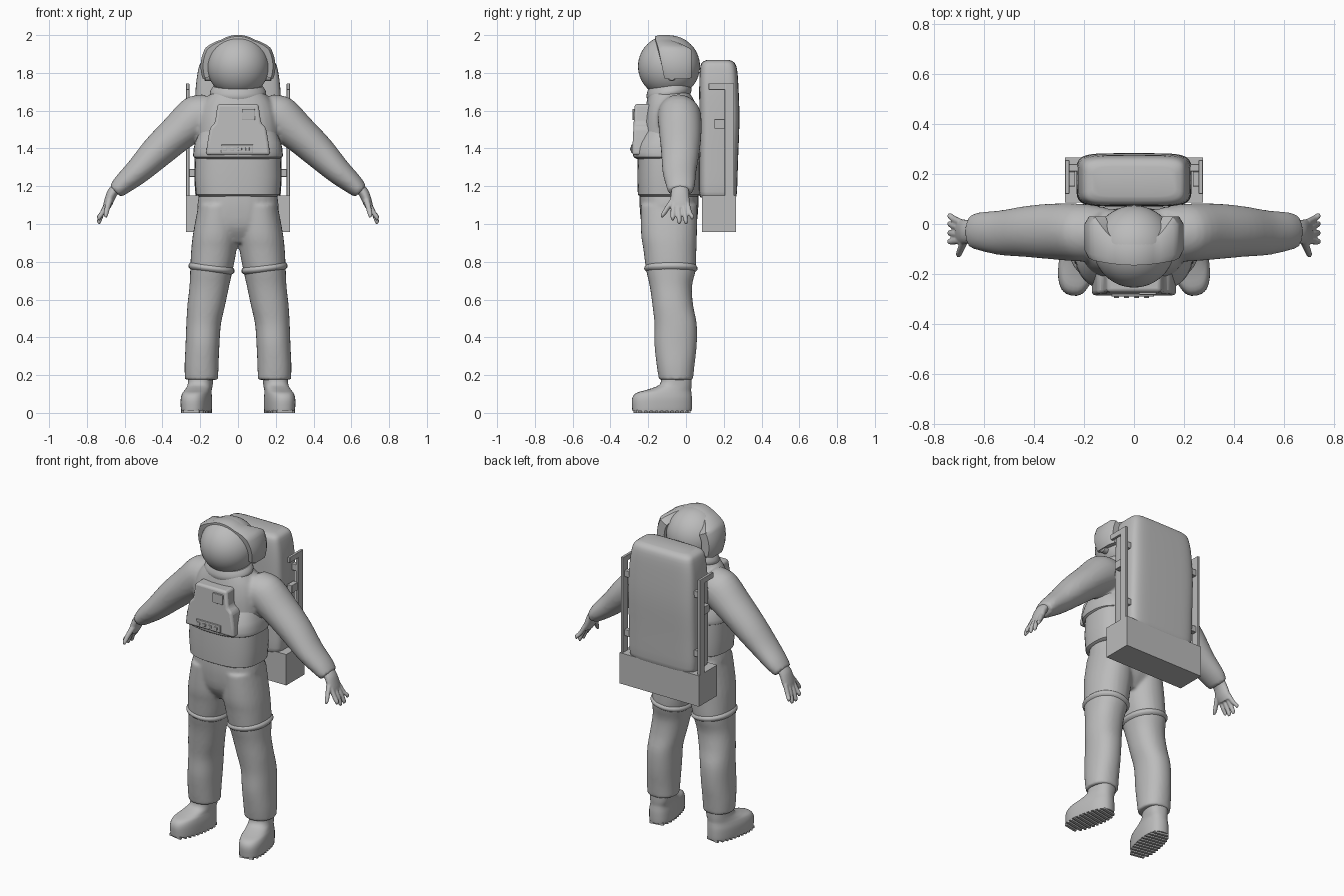
import bpy, bmesh, math
from mathutils import Vector

cube = bpy.data.objects.get("Cube")
if cube:
    bpy.data.objects.remove(cube)

GREY = (0.5, 0.5, 0.5, 1)
suit = bpy.data.materials.new("suit_grey")
suit.use_nodes = True
suit.diffuse_color = GREY
suit.node_tree.nodes["Principled BSDF"].inputs["Base Color"].default_value = GREY

X, Y = (1, 0, 0), (0, 1, 0)


def spline(rings, steps):
    """Catmull-Rom through the ring tuples."""
    pts = [rings[0]] + list(rings) + [rings[-1]]
    out = []
    for a, b, c, d in zip(pts, pts[1:], pts[2:], pts[3:]):
        for k in range(steps):
            t = k / steps
            out.append([q + t / 2 * (r - p + t * (2*p - 5*q + 4*r - s + t * (3*(q - r) + s - p)))
                        for p, q, r, s in zip(a, b, c, d)])
    return out + [list(rings[-1])]


def loft(bm, rings, u=X, v=Y, power=2, n=28, steps=4, side=1):
    """Closed skin over rings (x, y, z, radius along u, radius along v)."""
    u, v, loops = Vector(u), Vector(v), []
    for x, y, z, ru, rv in spline(rings, steps):
        loop = []
        for i in range(n):
            a = math.tau * i / n
            c, s = math.cos(a), math.sin(a)
            c = math.copysign(abs(c) ** (2 / power), c)
            s = math.copysign(abs(s) ** (2 / power), s)
            p = Vector((x, y, z)) + u * c * ru + v * s * rv
            p.x *= side
            loop.append(bm.verts.new(p))
        loops.append(loop)
    for a, b in zip(loops, loops[1:]):
        for i in range(n):
            bm.faces.new((a[i], a[(i + 1) % n], b[(i + 1) % n], b[i]))
    bm.faces.new(loops[0])
    bm.faces.new(loops[-1])


def box(bm, lo, hi):
    v = [bm.verts.new((x, y, z)) for x in (lo[0], hi[0]) for y in (lo[1], hi[1]) for z in (lo[2], hi[2])]
    for f in ((0, 1, 3, 2), (4, 6, 7, 5), (0, 4, 5, 1), (2, 3, 7, 6), (0, 2, 6, 4), (1, 5, 7, 3)):
        bm.faces.new([v[i] for i in f])


def finish(name, bm, mirror=False, bevel=0, voxel=0, smooth=0, angle=35):
    bmesh.ops.recalc_face_normals(bm, faces=bm.faces)
    me = bpy.data.meshes.new(name)
    bm.to_mesh(me)
    bm.free()
    me.materials.append(suit)
    me.shade_smooth()
    me.set_sharp_from_angle(angle=math.radians(angle))
    ob = bpy.data.objects.new(name, me)
    bpy.context.collection.objects.link(ob)
    if mirror:
        ob.modifiers.new("mirror", "MIRROR").use_mirror_merge = False
    if bevel:
        m = ob.modifiers.new("bevel", "BEVEL")
        m.width, m.segments, m.limit_method = bevel, 3, "ANGLE"
    if voxel:
        m = ob.modifiers.new("blend", "REMESH")
        m.mode, m.voxel_size, m.use_smooth_shade = "VOXEL", voxel, True
    if smooth:
        m = ob.modifiers.new("relax", "SMOOTH")
        m.factor, m.iterations = 0.5, smooth
    return ob


# Jacket: torso and both sleeves blended together
bm = bmesh.new()
loft(bm, [(0, -.09, 1.33, .215, .15), (0, -.085, 1.45, .215, .15), (0, -.08, 1.56, .21, .145),
          (0, -.08, 1.64, .185, .13), (0, -.09, 1.7, .135, .105)], power=2.4)
for s in (1, -1):
    loft(bm, [(.1, -.04, 1.6, .1, .12), (.2, -.035, 1.575, .115, .12), (.32, -.03, 1.48, .112, .1),
              (.43, -.03, 1.38, .102, .088), (.53, -.035, 1.28, .09, .07), (.61, -.03, 1.21, .078, .055),
              (.65, -.03, 1.172, .066, .042)], u=Y, v=(.68, 0, .73), side=s)
finish("jacket", bm, voxel=.011, smooth=5)

# Trousers: hips and both legs blended together
bm = bmesh.new()
loft(bm, [(0, -.09, 1.17, .205, .155), (0, -.09, 1.08, .215, .155), (0, -.09, .98, .19, .14),
          (0, -.09, .9, .1, .09)], power=2.3)
for s in (1, -1):
    loft(bm, [(.105, -.09, 1.1, .105, .15), (.118, -.09, .95, .12, .148), (.128, -.085, .86, .12, .14),
              (.14, -.08, .76, .113, .132), (.152, -.08, .67, .105, .112), (.168, -.07, .57, .1, .108),
              (.182, -.055, .47, .092, .112), (.188, -.055, .36, .09, .112), (.193, -.055, .25, .09, .1),
              (.193, -.053, .175, .088, .09)], side=s, power=2.2)
finish("trousers", bm, voxel=.01, smooth=4)

# Raised knee seams
bm = bmesh.new()
loft(bm, [(.139, -.08, .783, .112, .13), (.14, -.08, .772, .121, .14), (.141, -.08, .758, .121, .14),
          (.142, -.08, .745, .108, .125)], u=(1, 0, .12), power=2.2, steps=2)
finish("knee_seam", bm, mirror=True)

# Waist section and overhanging hem of the chest shell
bm = bmesh.new()
loft(bm, [(0, -.09, 1.145, .205, .15), (0, -.09, 1.155, .222, .165), (0, -.09, 1.25, .23, .168),
          (0, -.09, 1.36, .225, .165)], power=2.7, n=40, steps=1)
finish("waist", bm)
bm = bmesh.new()
loft(bm, [(0, -.1, 1.345, .215, .16), (0, -.1, 1.355, .236, .178), (0, -.1, 1.38, .236, .18),
          (0, -.1, 1.43, .228, .165), (0, -.09, 1.52, .19, .12)], power=2.6, n=40, steps=2)
finish("chest_hem", bm)

# Chest control unit with panels and switches
half = [(.108, 1.635), (.122, 1.535), (.148, 1.51), (.162, 1.43), (.17, 1.365)]
outline = half + [(-x, z) for x, z in reversed(half)]
bm = bmesh.new()
front = bm.faces.new([bm.verts.new((x, -.272 - .05 * (1.635 - z), z)) for x, z in outline])
ext = bmesh.ops.extrude_face_region(bm, geom=[front])
for v in ext["geom"]:
    if isinstance(v, bmesh.types.BMVert):
        v.co.y = -.15
finish("chest_unit", bm, bevel=.014)
bm = bmesh.new()
box(bm, (.02, -.283, 1.55), (.09, -.26, 1.61))
box(bm, (-.09, -.29, 1.375), (.08, -.27, 1.42))
for x in (-.07, -.03, .01, .05):
    box(bm, (x - .01, -.296, 1.388), (x + .01, -.28, 1.406))
finish("chest_panels", bm, bevel=.003)

# Helmet, neck ring, side buttons
bm = bmesh.new()
bmesh.ops.create_uvsphere(bm, u_segments=48, v_segments=28, radius=.164)
bmesh.ops.translate(bm, vec=(0, -.09, 1.835), verts=bm.verts)
finish("helmet", bm)
bm = bmesh.new()
loft(bm, [(0, -.09, 1.665, .135, .11), (0, -.09, 1.685, .147, .118), (0, -.09, 1.705, .147, .118),
          (0, -.09, 1.73, .13, .11)], u=X, v=(0, 1, .14), n=40, steps=2)
finish("neck_ring", bm)
bm = bmesh.new()
loft(bm, [(.13, -.075, 1.78, .024, .024), (.172, -.075, 1.78, .024, .024), (.178, -.075, 1.78, .018, .018)],
     u=Y, v=(0, 0, 1), n=20, steps=1)
finish("helmet_button", bm, mirror=True)

# Visor hood: arch over the helmet, thick at the sides
bm = bmesh.new()
sections = []
for i in range(41):
    a = math.radians(-20 + 220 * i / 40)
    thick = min(1, max(0, (.85 - math.sin(a)) / .35))
    z = math.sin(a)
    y0, y1 = -.165 + .045 * (1 - z) / 1.2, -.06 + .09 * thick
    sec = []
    for r, y in ((.13, y0), (.158 + .027 * thick, y0), (.166 + .032 * thick, y0 + .025),
                 (.166 + .032 * thick, y1 - .03), (.158 + .022 * thick, y1), (.13, y1)):
        sec.append(bm.verts.new((r * math.cos(a), y, 1.835 + r * z)))
    sections.append(sec)
for a, b in zip(sections, sections[1:]):
    for i in range(6):
        bm.faces.new((a[i], a[(i + 1) % 6], b[(i + 1) % 6], b[i]))
bm.faces.new(sections[0])
bm.faces.new(sections[-1])
finish("visor_hood", bm)

# Hands
bm = bmesh.new()
across = (.9, 0, .42)
loft(bm, [(.645, -.03, 1.19, .045, .03), (.668, -.032, 1.16, .048, .028), (.688, -.032, 1.11, .052, .024),
          (.7, -.03, 1.08, .046, .018)], u=Y, v=across, n=20)
for y, tip, z in ((-.066, -.07, 1.02), (-.042, -.036, 1.0), (-.016, 0, 1.0), (.006, .032, 1.025)):
    loft(bm, [(.692, y, 1.11, .014, .014), (.718, (y + tip) / 2, 1.06, .014, .013),
              (.735, tip, z + .015, .012, .012), (.738, tip, z, .006, .006)], u=Y, v=across, n=12)
loft(bm, [(.675, -.06, 1.14, .018, .018), (.69, -.095, 1.09, .016, .015), (.7, -.12, 1.05, .013, .013),
          (.702, -.127, 1.035, .006, .006)], u=Y, v=across, n=12)
finish("hand", bm, mirror=True, voxel=.005, smooth=2)

# Boots with ribbed soles, toes turned out
along, wide = (.187, -.982, 0), (.982, .187, 0)
bm = bmesh.new()
loft(bm, [(.22, -.127, .01, .158, .073), (.22, -.127, .03, .16, .075), (.22, -.127, .075, .16, .075),
          (.217, -.118, .105, .148, .07), (.21, -.09, .122, .118, .066), (.2, -.055, .15, .084, .064),
          (.197, -.05, .2, .08, .065)], u=along, v=wide, power=2.5, n=32, steps=3)
finish("boot", bm, mirror=True)
bm = bmesh.new()
for i in range(11):
    t = -.14 + .028 * i
    w = .073 * (1 - (abs(t) / .16) ** 2.5) ** .4
    c = Vector((.22, -.127, .006)) + Vector(along) * t
    loft(bm, [(c.x, c.y, 0, .008, w), (c.x, c.y, .014, .008, w)], u=along, v=wide, power=8, n=12, steps=1)
finish("sole_ribs", bm, mirror=True)

# Backpack and the box under it
bm = bmesh.new()
loft(bm, [(0, .17, 1.14, .215, .092), (0, .17, 1.17, .228, .1), (0, .173, 1.35, .23, .103),
          (0, .177, 1.55, .23, .106), (0, .174, 1.72, .224, .104), (0, .172, 1.82, .21, .098),
          (0, .17, 1.855, .195, .085), (0, .17, 1.868, .165, .06)], power=5.5, n=48, steps=3)
finish("backpack", bm)
bm = bmesh.new()
box(bm, (-.275, .085, .957), (.275, .265, 1.15))
finish("lower_box", bm)

# Side rails with top hook, clip and standoffs
bm = bmesh.new()
box(bm, (.258, .205, 1.14), (.275, .255, 1.745))
box(bm, (.258, .12, 1.71), (.275, .21, 1.745))
box(bm, (.235, .15, 1.505), (.268, .21, 1.555))
box(bm, (.2, .21, 1.25), (.262, .24, 1.29))
box(bm, (.2, .21, 1.62), (.262, .24, 1.66))
finish("side_rail", bm, mirror=True, bevel=.003)
